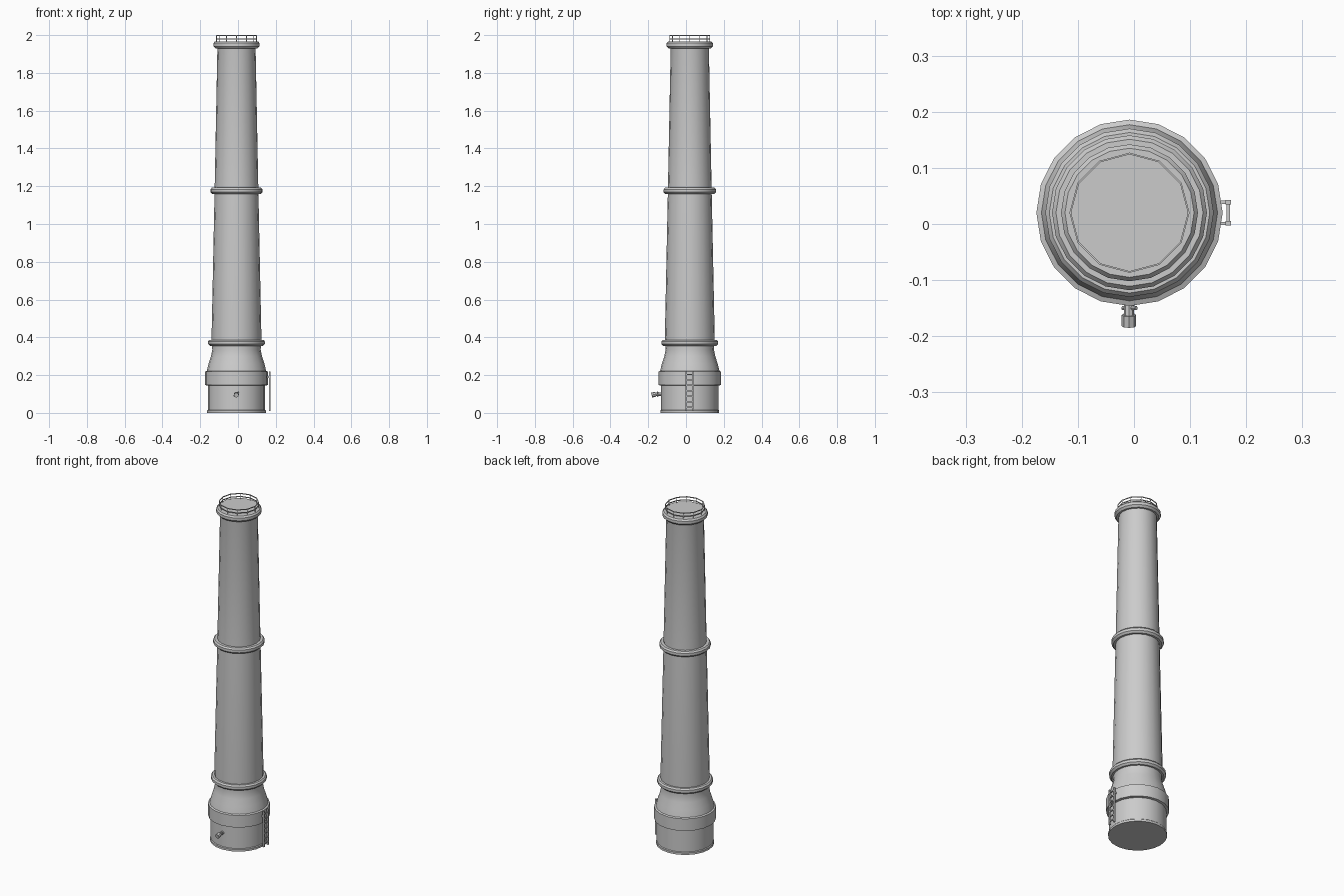
import bpy, bmesh
from math import sin, cos, pi
from mathutils import Vector

if "Cube" in bpy.data.objects:
    bpy.data.objects.remove(bpy.data.objects["Cube"])

CX, CY, SIDES = -0.008, 0.02, 20


def lathe(name, profile, closed=False, sides=SIDES, smooth=True):
    """Spin (radius, z) points round the tower axis; open profiles get end caps."""
    bm = bmesh.new()
    rings = [[bm.verts.new((CX + r * cos(2 * pi * i / sides), CY + r * sin(2 * pi * i / sides), z))
              for i in range(sides)] for r, z in profile]
    pairs = list(zip(rings, rings[1:]))
    if closed:
        pairs.append((rings[-1], rings[0]))
    else:
        bm.faces.new(rings[0][::-1])
        bm.faces.new(rings[-1])
    for a, b in pairs:
        for i in range(sides):
            j = (i + 1) % sides
            bm.faces.new((a[i], a[j], b[j], b[i]))
    bmesh.ops.recalc_face_normals(bm, faces=bm.faces)
    me = bpy.data.meshes.new(name)
    bm.to_mesh(me)
    bm.free()
    ob = bpy.data.objects.new(name, me)
    bpy.context.collection.objects.link(ob)
    if smooth:
        bpy.ops.object.select_all(action='DESELECT')
        ob.select_set(True)
        bpy.context.view_layer.objects.active = ob
        bpy.ops.object.shade_smooth_by_angle(angle=0.5)
    return ob


def rod(name, a, b, r, sides=6):
    a, b = Vector(a), Vector(b)
    d = b - a
    bpy.ops.mesh.primitive_cylinder_add(vertices=sides, radius=r, depth=d.length, location=(a + b) / 2)
    ob = bpy.context.object
    ob.name = name
    ob.rotation_euler = d.to_track_quat('Z', 'Y').to_euler()
    return ob


def box(name, loc, size):
    bpy.ops.mesh.primitive_cube_add(size=1, location=loc)
    ob = bpy.context.object
    ob.name = name
    ob.scale = size
    return ob


# Body: plinth, heavy band, curved shoulder and tapering shaft
lathe("chimney_body", [
    (0.156, 0), (0.156, 0.012), (0.152, 0.016), (0.152, 0.145), (0.166, 0.147),
    (0.166, 0.218), (0.157, 0.222), (0.148, 0.26), (0.135, 0.30), (0.128, 0.335),
    (0.131, 0.37), (0.132, 0.40), (0.116, 1.17), (0.101, 1.94), (0.106, 1.966)])

# Moulded collars
for name, r_in, r_out, z0, z1 in (("lower_collar", 0.125, 0.150, 0.354, 0.387),
                                  ("middle_collar", 0.112, 0.138, 1.158, 1.192),
                                  ("top_collar", 0.098, 0.122, 1.930, 1.966)):
    h = z1 - z0
    lathe(name, [(r_in, z0), (r_out - 0.010, z0), (r_out, z0 + h * 0.3),
                 (r_out, z0 + h * 0.75), (r_out - 0.007, z1), (r_in, z1)], closed=True)

# Railing round the top
N, R = 12, 0.107
for name, z in (("rail_lower", 1.979), ("rail_upper", 1.997)):
    lathe(name, [(R - 0.003, z - 0.002), (R, z - 0.002), (R, z + 0.003), (R - 0.003, z + 0.003)],
          closed=True, sides=N, smooth=False)
for i in range(N):
    a = 2 * pi * i / N
    x, y = CX + (R - 0.0015) * cos(a), CY + (R - 0.0015) * sin(a)
    rod("rail_post", (x, y, 1.963), (x, y, 1.999), 0.002, 4)

# Ladder on the right side
for y in (0.001, 0.039):
    box("ladder_rail", (0.168, y, 0.115), (0.009, 0.008, 0.21))
for i in range(7):
    box("ladder_rung", (0.168, 0.02, 0.03 + i * 0.029), (0.006, 0.036, 0.006))
for y in (0.001, 0.039):
    box("ladder_bracket", (0.160, y, 0.19), (0.012, 0.006, 0.008))

# Spout on the front of the plinth
rod("spout_pipe", (-0.008, -0.12, 0.098), (-0.009, -0.168, 0.098), 0.009, 8)
rod("spout_nozzle", (-0.009, -0.162, 0.099), (-0.009, -0.182, 0.094), 0.013, 8)
rod("spout_lever", (-0.020, -0.150, 0.088), (0.004, -0.150, 0.110), 0.004)
